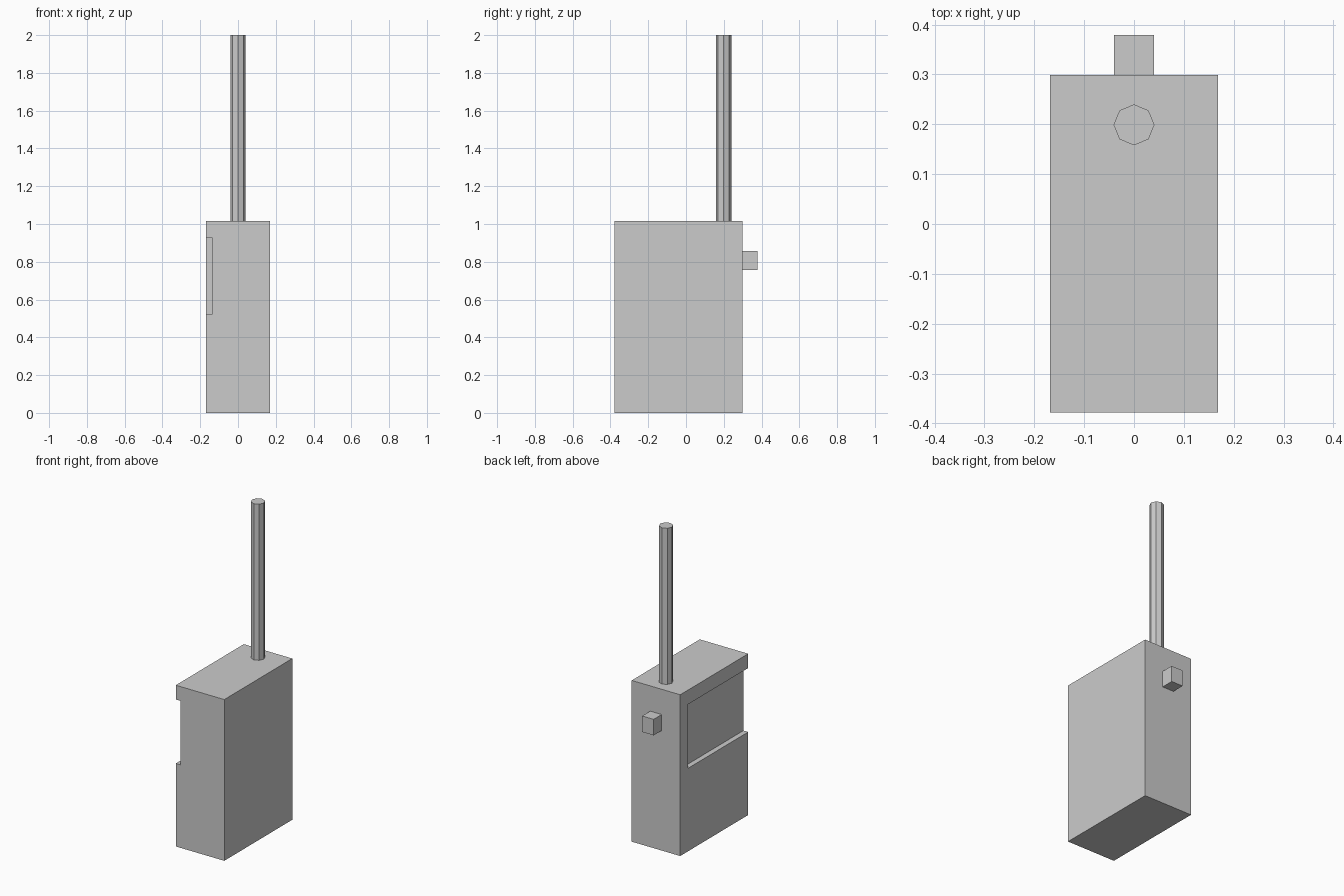
import bpy
import math

if "Cube" in bpy.data.objects:
    bpy.data.objects.remove(bpy.data.objects["Cube"])


def box(name, x, y, z):
    """Box from (min, max) pairs on each axis."""
    bpy.ops.mesh.primitive_cube_add(
        size=1, location=[(a + b) / 2 for a, b in (x, y, z)])
    ob = bpy.context.object
    ob.name = name
    ob.scale = [b - a for a, b in (x, y, z)]
    bpy.ops.object.transform_apply(location=False, rotation=False, scale=True)
    return ob


# Main casing
body = box("radio_body", (-0.169, 0.169), (-0.378, 0.299), (0, 1.016))

# Recess in the left side, open towards the front
cutter = box("recess_cutter", (-0.3, -0.136), (-0.5, 0.22), (0.523, 0.926))
cutter.hide_render = True
cutter.display_type = 'WIRE'
mod = body.modifiers.new("recess", 'BOOLEAN')
mod.operation = 'DIFFERENCE'
mod.solver = 'EXACT'
mod.object = cutter
bpy.context.view_layer.objects.active = body
bpy.ops.object.modifier_apply(modifier=mod.name)
bpy.data.objects.remove(cutter)

# Push button on the back
box("push_button", (-0.04, 0.04), (0.299, 0.379), (0.756, 0.857))

# Eight-sided antenna
bpy.ops.mesh.primitive_cylinder_add(
    vertices=8, radius=0.041, depth=2 - 1.016, location=(0, 0.199, (2 + 1.016) / 2))
bpy.context.object.name = "antenna"
